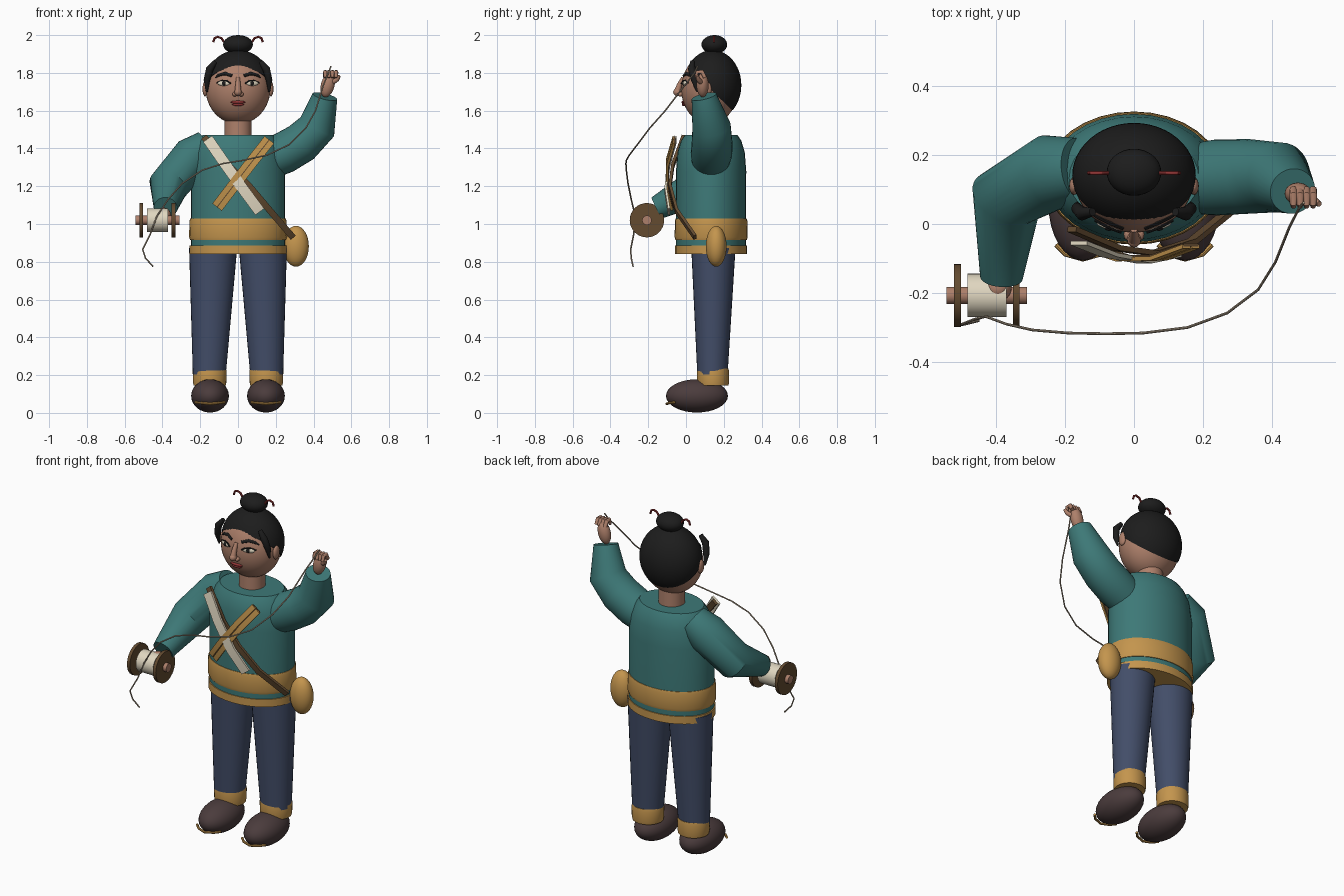
import bpy, bmesh, math
from mathutils import Vector, Matrix

if "Cube" in bpy.data.objects:
    bpy.data.objects.remove(bpy.data.objects["Cube"])


def mat(name, *rgb):
    m = bpy.data.materials.new(name)
    m.diffuse_color = (*rgb, 1)
    m.use_nodes = True
    m.node_tree.nodes["Principled BSDF"].inputs["Base Color"].default_value = m.diffuse_color
    return m


TEAL = mat("teal cloth", .047, .19, .185)
NAVY = mat("navy cloth", .055, .075, .14)
OCHRE = mat("ochre cloth", .55, .30, .075)
SHOE = mat("dark shoe leather", .07, .045, .046)
SKIN = mat("skin", .42, .215, .145)
HAIR = mat("black hair", .012, .012, .012)
RED = mat("red", .28, .035, .035)
CREAM = mat("cream", .75, .68, .53)
WOOD = mat("dark wood", .125, .07, .03)
THREAD = mat("tan thread", .42, .34, .25)


def finish(bm, name, material):
    bmesh.ops.recalc_face_normals(bm, faces=bm.faces)
    me = bpy.data.meshes.new(name)
    bm.to_mesh(me)
    bm.free()
    me.materials.append(material)
    ob = bpy.data.objects.new(name, me)
    bpy.context.collection.objects.link(ob)
    bpy.ops.object.select_all(action='DESELECT')
    ob.select_set(True)
    bpy.context.view_layer.objects.active = ob
    bpy.ops.object.shade_smooth_by_angle(angle=math.radians(42))
    return ob


def ball(name, material, loc, radii, rot=None, cut=None, seg=32):
    """Ellipsoid; cut = (point, normal) removes the side behind the normal."""
    bm = bmesh.new()
    bmesh.ops.create_uvsphere(bm, u_segments=seg, v_segments=seg // 2, radius=1)
    m = Matrix.Translation(loc) @ (rot or Matrix()) @ Matrix.Diagonal((*radii, 1))
    bm.transform(m)
    if cut:
        bmesh.ops.bisect_plane(bm, geom=bm.verts[:] + bm.edges[:] + bm.faces[:],
                               plane_co=cut[0], plane_no=cut[1], clear_inner=True)
        bmesh.ops.holes_fill(bm, edges=[e for e in bm.edges if e.is_boundary], sides=0)
    return finish(bm, name, material)


def circle(n):
    return [(math.cos(2 * math.pi * i / n), math.sin(2 * math.pi * i / n)) for i in range(n)]


def loft(name, material, pts, radii, ref=(1, 0, 0), sec=None):
    """Sweep a section along points; each radius is a number or (along ref, across)."""
    sec = sec or circle(32)
    pts = [Vector(p) for p in pts]
    if not isinstance(radii, list):
        radii = [radii] * len(pts)
    bm, rings, n = bmesh.new(), [], Vector(ref)
    for i, p in enumerate(pts):
        d = [(b - a).normalized() for a, b in zip(pts[max(i - 1, 0):i + 1], pts[max(i - 1, 0) + 1:i + 2])]
        t = sum(d, Vector()).normalized()
        n = (n - t * n.dot(t)).normalized()
        s = t.cross(n)
        r = radii[i]
        a, b = r if isinstance(r, tuple) else (r, r)
        rings.append([bm.verts.new(p + n * a * u + s * b * v) for u, v in sec])
    for r0, r1 in zip(rings, rings[1:]):
        for j in range(len(sec)):
            k = (j + 1) % len(sec)
            bm.faces.new((r0[j], r0[k], r1[k], r1[j]))
    bm.faces.new(rings[0])
    bm.faces.new(rings[-1])
    return finish(bm, name, material)


def band(name, material, pts, width, thick=.006):
    rect = [(1, 1), (1, -1), (-1, -1), (-1, 1)]
    return loft(name, material, pts, (thick, width / 2), (0, -1, 0), rect)


def stack(name, material, rows, x=0, y=.133):
    """Vertical pile of ellipses given as (z, rx, ry)."""
    return loft(name, material, [(x, y, r[0]) for r in rows], [(r[1], r[2]) for r in rows])


# Tunic with sash and hem
stack("tunic", TEAL, [(.86, .25, .185), (1.28, .25, .186), (1.38, .238, .178),
                      (1.44, .212, .16), (1.47, .188, .14)])
stack("waist_sash", OCHRE, [(.915, .254, .189), (.93, .259, .193), (1.015, .257, .192), (1.03, .253, .188)])
stack("tunic_hem", OCHRE, [(.84, .257, .19), (.885, .257, .19)])
ball("belt_pouch", OCHRE, (.307, .16, .882), (.068, .055, .108))

# Sleeves
loft("raised_sleeve", TEAL, [(.15, .13, 1.33), (.24, .135, 1.375), (.335, .138, 1.43), (.42, .135, 1.515), (.46, .095, 1.675)],
     [.10, .11, .108, .102, .067], (0, -1, 0))
loft("lowered_sleeve", TEAL, [(-.16, .16, 1.41), (-.24, .15, 1.355), (-.37, .075, 1.2), (-.384, -.155, 1.085)],
     [.09, .11, .105, .062])

# Legs, ankle bands and shoes
for side, sx in (("right", -1), ("left", 1)):
    loft(side + "_trouser_leg", NAVY, [(sx * .132, .145, .87), (sx * .152, .14, .2)],
         [(.127, .117), (.087, .08)])
    stack(side + "_ankle_band", OCHRE, [(.145, .085, .082), (.16, .088, .085), (.22, .09, .085), (.235, .086, .082)],
          sx * .15, .143)
    ball(side + "_shoe", SHOE, (sx * .148, .058, .09), (.1, .164, .088))
    loft(side + "_shoe_trim", OCHRE, [(sx * .148 + u, v, .048 + abs(u) * .1) for u, v in
         ((-.078, -.06), (-.05, -.088), (0, -.102), (.05, -.088), (.078, -.06))], .007, (0, 0, 1), circle(8))

# Neck, head and hair
stack("neck", SKIN, [(1.45, .072, .072), (1.6, .07, .07)])
ball("head", SKIN, (0, .125, 1.715), (.171, .15, .186), seg=48)
ball("hair_cap", HAIR, (0, .14, 1.735), (.179, .153, .186), cut=((0, 0, 1.835), Vector((0, .95, 1))), seg=48)
ball("hair_bun", HAIR, (0, .15, 1.95), (.079, .068, .05))


def face_y(x, z):
    return .125 - .15 * math.sqrt(max(0, 1 - (x / .171) ** 2 - ((z - 1.715) / .186) ** 2))


for side, sx in (("right", -1), ("left", 1)):
    ball(side + "_ear", SKIN, (sx * .174, .11, 1.715), (.014, .026, .04), seg=16)
    loft(side + "_side_lock", HAIR, [(sx * .12, .035, 1.86), (sx * .15, .03, 1.82), (sx * .165, .045, 1.76), (sx * .165, .06, 1.7)],
         [.012, .02, .017, .005], (0, -1, 0), circle(12))
    loft(side + "_hair_pin", RED, [(sx * .05, .148, 1.95), (sx * .075, .148, 1.965), (sx * .088, .148, 1.984),
         (sx * .108, .148, 1.991), (sx * .124, .148, 1.984), (sx * .131, .148, 1.963)], .006, (0, 1, 0), circle(8))
    # eye, iris, lash line and brow
    turn = Matrix.Rotation(sx * .3, 4, 'Z')
    ex, ez = sx * .075, 1.745
    ey = face_y(ex, ez)
    ball(side + "_eye", CREAM, (ex, ey, ez), (.035, .009, .014), turn, seg=16)
    ball(side + "_iris", HAIR, (ex, ey - .005, ez), (.012, .007, .012), turn, seg=16)
    loft(side + "_lash", HAIR, [(sx * u, face_y(sx * u, v) - .005, v) for u, v in
         ((.038, 1.744), (.058, 1.758), (.085, 1.76), (.113, 1.748))], .004, (0, -1, 0), circle(8))
    loft(side + "_brow", HAIR, [(sx * u, face_y(sx * u, v) - .002, v) for u, v in
         ((.032, 1.785), (.07, 1.797), (.105, 1.787), (.12, 1.775))], [(.005, .008), (.006, .01), (.005, .008), .003],
         (0, -1, 0), circle(8))
    ball(side + "_nostril", SKIN, (sx * .017, -.03, 1.687), (.013, .018, .012), seg=16)
loft("nose_bridge", SKIN, [(0, -.015, 1.775), (0, -.035, 1.735), (0, -.046, 1.70)], [.01, .014, .018], (0, -1, 0), circle(12))
ball("nose_tip", SKIN, (0, -.045, 1.698), (.02, .023, .02), seg=16)
ball("upper_lip", RED, (0, face_y(0, 1.645), 1.645), (.04, .011, .008), seg=16)
ball("lower_lip", RED, (0, face_y(0, 1.633), 1.633), (.032, .013, .009), seg=16)

# Crossed chest bands
band("brown_strap", WOOD, [(-.18, -.015, 1.46), (-.05, -.07, 1.31), (.06, -.085, 1.2), (.17, -.05, 1.07), (.29, .048, .93)], .034, .008)
band("cream_band", CREAM, [(-.16, -.055, 1.45), (-.07, -.09, 1.32), (.03, -.108, 1.18), (.115, -.09, 1.065)], .058)
for i, off in enumerate((-.017, .017)):
    dx, dz = off * .79, -off * .61
    band("ochre_band_%d" % (i + 1), OCHRE, [(.165 + dx, -.065, 1.445 + dz), (.07 + dx, -.1, 1.325 + dz),
         (-.03 + dx, -.102, 1.195 + dz), (-.11 + dx, -.075, 1.09 + dz)], .029)
band("ochre_band_backing", WOOD, [(.165, -.06, 1.445), (.07, -.094, 1.325), (-.03, -.096, 1.195), (-.11, -.07, 1.09)], .055, .005)

# Raised hand
ball("raised_palm", SKIN, (.475, .088, 1.735), (.036, .032, .065), Matrix.Rotation(.25, 4, 'Y'))
for i in range(4):
    x = .462 + i * .019
    loft("finger_%d" % (i + 1), SKIN, [(x, .1, 1.775), (x, .085, 1.805), (x, .06, 1.805), (x, .052, 1.775)],
         [.011, .012, .011, .008], (1, 0, 0), circle(10))
loft("thumb", SKIN, [(.5, .08, 1.75), (.525, .065, 1.765), (.537, .058, 1.785)], [.014, .012, .008], (0, -1, 0), circle(10))

# Spool on its axle, held by the lowered hand
ball("lowered_hand", SKIN, (-.395, -.185, 1.045), (.04, .04, .042))
for name, m, x0, x1, r in (("spool_axle", SKIN, -.543, -.31, .025), ("spool_thread", CREAM, -.483, -.37, .063),
                           ("spool_outer_flange", WOOD, -.521, -.502, .091), ("spool_inner_flange", WOOD, -.351, -.332, .091)):
    loft(name, m, [(x0, -.207, 1.02), (x1, -.207, 1.02)], r, (0, 0, 1))

# Loose thread from the spool to the raised hand
loft("loose_thread", THREAD, [(-.45, -.28, .775), (-.49, -.29, .82), (-.505, -.293, .865), (-.465, -.277, .945),
     (-.43, -.268, 1.04), (-.37, -.29, 1.13), (-.295, -.307, 1.215), (-.19, -.316, 1.285), (-.08, -.318, 1.32),
     (.026, -.316, 1.337), (.155, -.3, 1.365), (.27, -.258, 1.42), (.36, -.19, 1.51), (.41, -.11, 1.6),
     (.45, -.01, 1.73), (.478, .045, 1.8), (.492, .062, 1.835)], .004, (0, -1, 0), circle(8))
